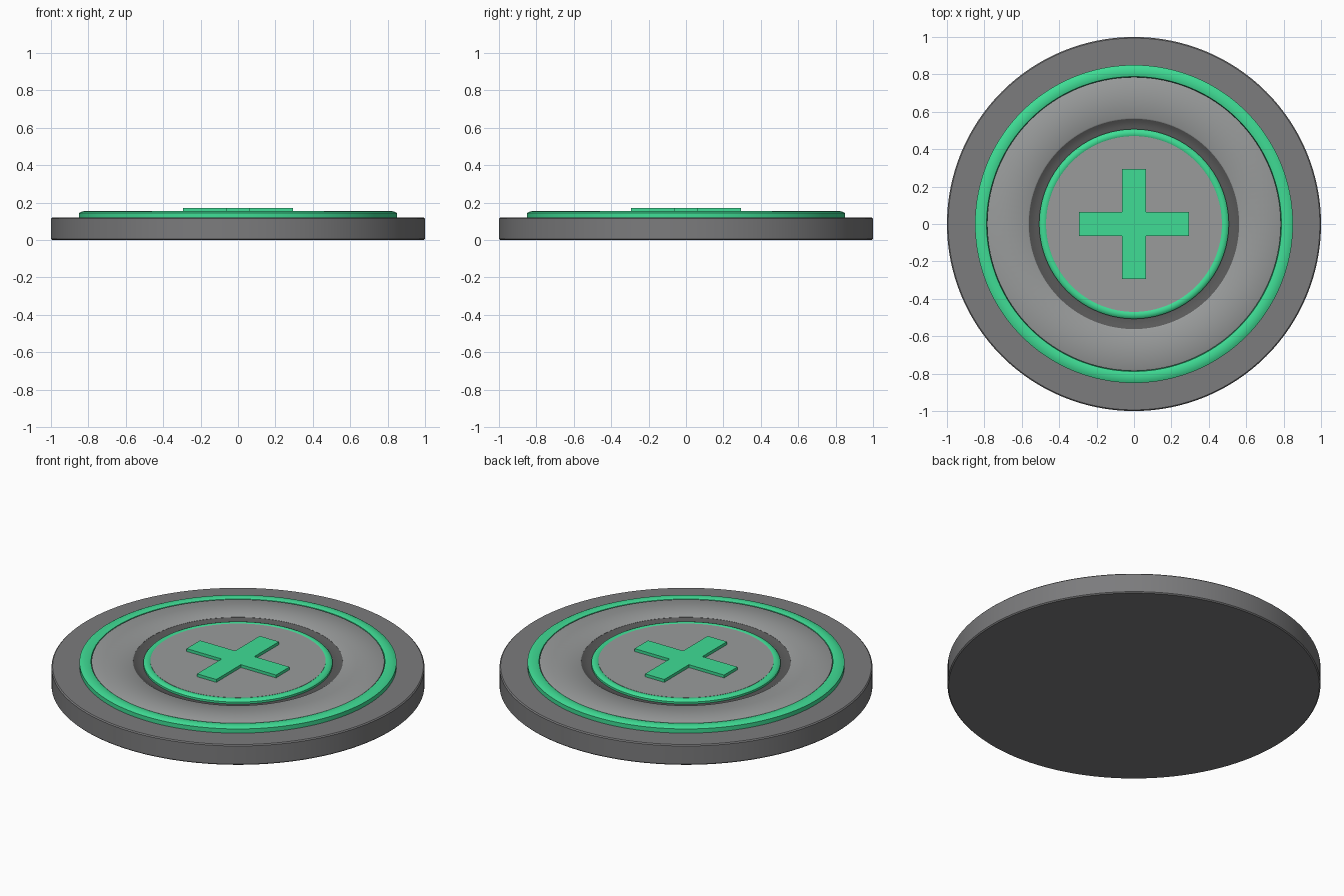
import bpy, bmesh, math

if "Cube" in bpy.data.objects:
    bpy.data.objects.remove(bpy.data.objects["Cube"])

SEG = 128

def material(name, rgb):
    m = bpy.data.materials.new(name)
    m.diffuse_color = (*rgb, 1)
    m.use_nodes = True
    m.node_tree.nodes["Principled BSDF"].inputs["Base Color"].default_value = m.diffuse_color
    return m

GREEN = material("green", (0.05, 0.72, 0.30))
DARK = material("dark_grey", (0.10, 0.10, 0.10))
MID = material("mid_grey", (0.2, 0.2, 0.205))
LIGHT = material("light_grey", (0.32, 0.33, 0.33))

def finish(bm, name, mat):
    bmesh.ops.recalc_face_normals(bm, faces=bm.faces)
    mesh = bpy.data.meshes.new(name)
    bm.to_mesh(mesh)
    bm.free()
    mesh.materials.append(mat)
    ob = bpy.data.objects.new(name, mesh)
    bpy.context.collection.objects.link(ob)
    bpy.ops.object.select_all(action='DESELECT')
    ob.select_set(True)
    bpy.context.view_layer.objects.active = ob
    bpy.ops.object.shade_smooth_by_angle(angle=math.radians(35))
    return ob

def lathe(name, profile, mat, closed=False):
    """Spin an (r, z) profile around z; closed joins the ends into a ring."""
    bm = bmesh.new()
    vs = [bm.verts.new((r, 0, z)) for r, z in profile]
    es = [bm.edges.new(p) for p in zip(vs, vs[1:])]
    if closed:
        es.append(bm.edges.new((vs[-1], vs[0])))
    bmesh.ops.spin(bm, geom=vs + es, cent=(0, 0, 0), axis=(0, 0, 1),
                   angle=math.tau, steps=SEG, use_duplicate=False)
    bmesh.ops.remove_doubles(bm, verts=bm.verts, dist=1e-5)
    return finish(bm, name, mat)

# Base disc with a small edge chamfer
lathe("base_disc", [(0, 0), (0.994, 0), (1, 0.006), (1, 0.114), (0.994, 0.12), (0, 0.12)], MID)

# Outer green ring with a rounded top
lathe("outer_glow_ring", [(0.85, 0.12), (0.85, 0.145), (0.838, 0.151), (0.82, 0.155),
                          (0.80, 0.154), (0.788, 0.150), (0.785, 0.12)], GREEN, True)

# Flat plate between the green ring and the groove
lathe("plate_ring", [(0.785, 0.12), (0.785, 0.148), (0.778, 0.152), (0.568, 0.152),
                     (0.562, 0.148), (0.562, 0.12)], LIGHT, True)

# Dark groove around the centre
lathe("groove_ring", [(0.564, 0.12), (0.564, 0.148), (0.545, 0.138), (0.525, 0.133),
                      (0.505, 0.132), (0.505, 0.12)], DARK, True)

# Inner green ring
lathe("inner_glow_ring", [(0.507, 0.12), (0.507, 0.144), (0.50, 0.151), (0.488, 0.155),
                          (0.474, 0.154), (0.468, 0.15), (0.468, 0.12)], GREEN, True)

# Centre disc
lathe("centre_disc", [(0.47, 0.12), (0.47, 0.153), (0, 0.153)], LIGHT)

# Raised cross: one 12-sided outline, extruded
L, W = 0.293, 0.063
bm = bmesh.new()
outline = []
for k in range(4):
    c, s = round(math.cos(k * math.pi / 2)), round(math.sin(k * math.pi / 2))
    for x, y in ((L, -W), (L, W), (W, W)):
        outline.append(bm.verts.new((c * x - s * y, s * x + c * y, 0.15)))
face = bm.faces.new(outline)
top = bmesh.ops.extrude_face_region(bm, geom=[face])["geom"]
bmesh.ops.translate(bm, verts=[g for g in top if isinstance(g, bmesh.types.BMVert)], vec=(0, 0, 0.02))
finish(bm, "cross_emblem", GREEN)
